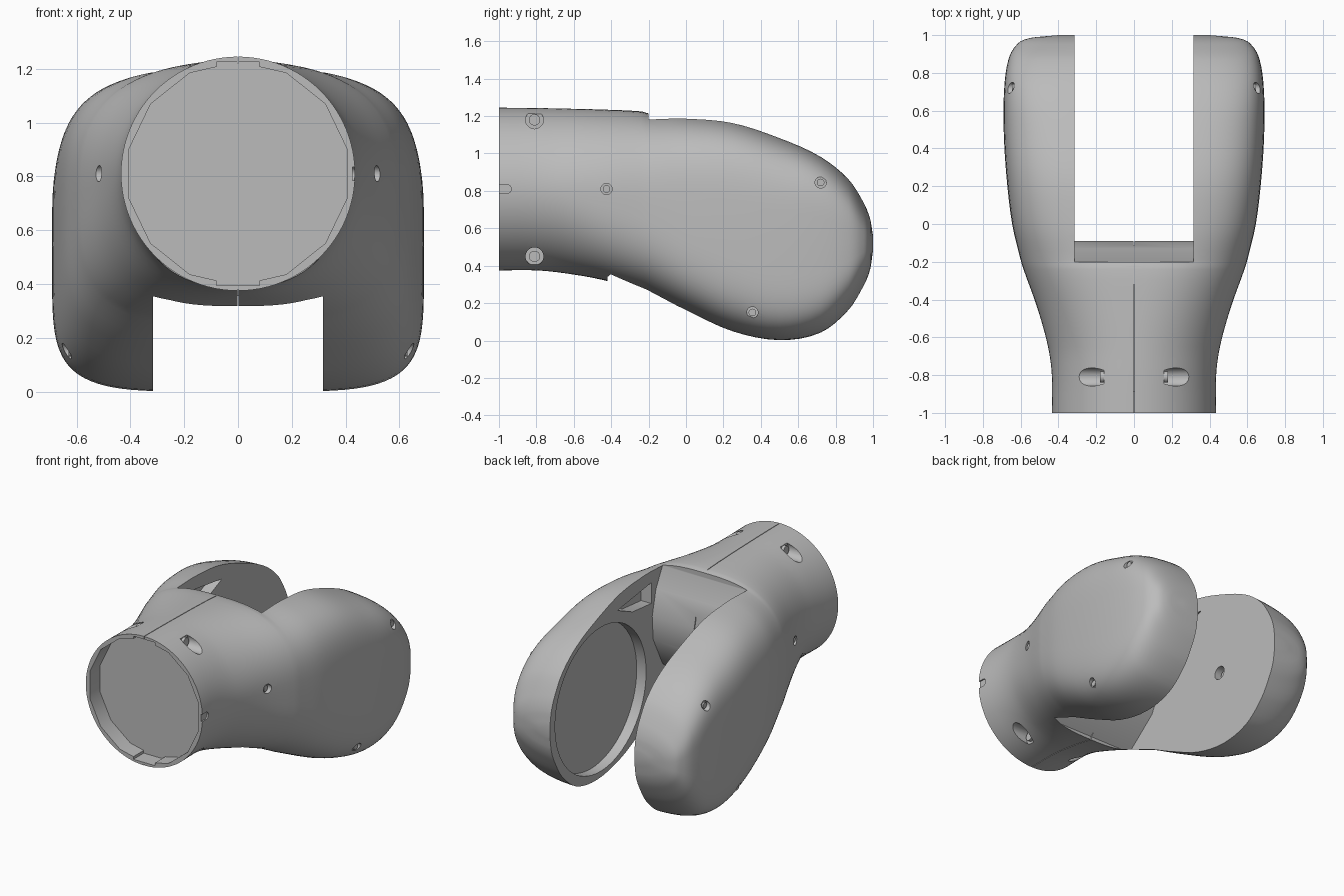
import bpy, bmesh, math
from mathutils import Matrix, Vector

cube = bpy.data.objects.get("Cube")
if cube:
    bpy.data.objects.remove(cube, do_unlink=True)

grey = bpy.data.materials.new("plain grey")
grey.use_nodes = True
shade = (0.5, 0.5, 0.5, 1)
grey.diffuse_color = shade
grey.node_tree.nodes["Principled BSDF"].inputs["Base Color"].default_value = shade


def make(name, bm):
    bmesh.ops.recalc_face_normals(bm, faces=bm.faces)
    mesh = bpy.data.meshes.new(name)
    bm.to_mesh(mesh)
    bm.free()
    mesh.materials.append(grey)
    obj = bpy.data.objects.new(name, mesh)
    bpy.context.collection.objects.link(obj)
    return obj


def box(name, x, y, z):
    bm = bmesh.new()
    lo, hi = Vector((x[0], y[0], z[0])), Vector((x[1], y[1], z[1]))
    bmesh.ops.create_cube(bm, size=1, matrix=Matrix.Translation((lo + hi) / 2)
                          @ Matrix.Diagonal(hi - lo).to_4x4())
    return make(name, bm)


def rod(name, axis, start, end, radius, sides=32):
    """Cylinder along X or Y; start and end are full points."""
    start, end = Vector(start), Vector(end)
    bm = bmesh.new()
    turn = Matrix.Rotation(math.pi / 2, 4, "Y" if axis == "X" else "X")
    bmesh.ops.create_cone(bm, cap_ends=True, segments=sides, radius1=radius,
                          radius2=radius, depth=(end - start).length,
                          matrix=Matrix.Translation((start + end) / 2) @ turn)
    return make(name, bm)


def prism(name, x0, x1, outline):
    """Side outline (y, z) pulled from x0 to x1."""
    bm = bmesh.new()
    face = bm.faces.new([bm.verts.new((x0, y, z)) for y, z in outline])
    out = bmesh.ops.extrude_face_region(bm, geom=[face])["geom"]
    moved = [v for v in out if isinstance(v, bmesh.types.BMVert)]
    bmesh.ops.translate(bm, verts=moved, vec=(x1 - x0, 0, 0))
    return make(name, bm)


def cut(target, cutter):
    cutter.hide_render = True
    mod = target.modifiers.new("cut", "BOOLEAN")
    mod.operation, mod.solver, mod.object = "DIFFERENCE", "EXACT", cutter
    bpy.context.view_layer.objects.active = target
    bpy.ops.object.modifier_apply(modifier=mod.name)
    bpy.data.objects.remove(cutter, do_unlink=True)


# Body sections: y, half width, top, bottom, squareness above, squareness below
stations = [
    (-1, .435, 1.245, .375, 2, 2),
    (-.8, .435, 1.243, .375, 2, 2),
    (-.65, .455, 1.24, .36, 2, 2.1),
    (-.45, .51, 1.235, .325, 2.2, 2.7),
    (-.24, .585, 1.225, .265, 2.6, 3.3),
    (-.19, .6, 1.212, .245, 2.8, 3.4),
    (0, .645, 1.2, .155, 3.4, 4),
    (.25, .675, 1.17, .045, 3.9, 4.5),
    (.5, .69, 1.087, 0, 4.2, 5),
    (.72, .687, .985, .04, 4.6, 4.8),
    (.87, .665, .865, .16, 4, 4),
    (.95, .62, .745, .285, 3.2, 3.2),
    (.985, .55, .66, .37, 2.8, 2.8),
    (1, .4, .58, .46, 2.2, 2.2),
]


def smooth_rows(rows, steps):
    """Hermite curve through the rows, with slopes measured along y."""
    def slope(i, k):
        a, b = rows[max(i - 1, 0)], rows[min(i + 1, len(rows) - 1)]
        return (b[k] - a[k]) / (b[0] - a[0])
    for i in range(len(rows) - 1):
        p, q = rows[i], rows[i + 1]
        h = q[0] - p[0]
        for s in range(steps):
            t = s / steps
            e = t * t * (3 - 2 * t)
            yield [p[0] + h * t] + [
                p[k] + (q[k] - p[k]) * e
                + h * slope(i, k) * t * (1 - t) ** 2
                - h * slope(i + 1, k) * t * t * (1 - t) for k in range(1, 6)]
    yield list(rows[-1])


def power(v, e):
    return math.copysign(abs(v) ** e, v) if abs(v) > 1e-6 else 0


bm = bmesh.new()
rings, sides = [], 96
for y, half, top, bottom, above, below in smooth_rows(stations, 4):
    ring = []
    for i in range(sides):
        a = math.tau * i / sides
        c, s = math.cos(a), math.sin(a)
        e = 2 / (above if s > 0 else below)
        z = (top + bottom) / 2 + (top - bottom) / 2 * power(s, e)
        ring.append(bm.verts.new((half * power(c, e), y, z)))
    rings.append(ring)
for a, b in zip(rings, rings[1:]):
    for i in range(sides):
        j = (i + 1) % sides
        bm.faces.new((a[i], a[j], b[j], b[i]))
bm.faces.new(rings[0])
bm.faces.new(rings[-1])
body = make("forked_body", bm)

# Gap between the two cheeks, with a rounded back wall
cut(body, prism("gap", -.315, .315, [
    (-.2, 1.5), (-.2, 1.18), (-.13, 1.05), (-.09, .88), (-.1, .72),
    (-.2, .52), (-.42, .34), (-.42, -.2), (1.3, -.2), (1.3, 1.5)]))

# Socket in the front end, with key notches and a side slot
mid = .81
floor = -.89
cut(body, rod("socket", "Y", (0, -1.1, mid), (0, floor, mid), .415, 14))
for z in (.395, 1.2):
    cut(body, box("key_notch", (-.08, .08), (-1.1, floor), (z, z + .025)))
cut(body, box("side_slot", (.425, .5), (-1.1, -.96), (mid - .025, mid + .025)))
cut(body, rod("slot_end", "X", (.425, -.96, mid), (.5, -.96, mid), .025))

# Seam between the two half shells
for name, y, z in (("top_seam", (-1.1, -.19), (1.222, 1.3)),
                   ("wall_seam", (-.11, 0), (.6, 1)),
                   ("bottom_seam", (-1.1, -.4), (.2, .38))):
    cut(body, box(name, (-.002, .002), y, z))


def side_rod(name, side, y, z, start, end, radius, count=32):
    return rod(name, "X", (side * start, y, z), (side * end, y, z), radius, count)


# Joint axis: round recess in the left cheek, screw hole in the flat right cheek
axis = (.46, .53)
cut(body, side_rod("recess", 1, *axis, .25, .385, .485, 64))
cut(body, side_rod("axle_hole", -1, *axis, .3, .37, .045))
side_rod("axle_screw", -1, *axis, .35, .38, .025)

# Per side: upper pocket and screw holes
for side, label in ((1, "left"), (-1, "right")):
    cut(body, prism("pocket", side * .25, side * .39,
                    [(-.08, 1.11), (.28, 1.06), (.12, .99), (-.08, .97)]))
    for z in (.45, 1.18):
        cut(body, side_rod("tube_hole", side, -.81, z, .16, .6, .048))
        side_rod(label + "_tube_screw", side, -.81, z, .15, .18, .03)
    for y, z, x in ((-.425, .81, .495), (.72, .845, .635), (.355, .15, .62)):
        cut(body, side_rod("cheek_hole", side, y, z, x, x + .2, .03))
        side_rod(label + "_cheek_screw", side, y, z, x - .01, x + .01, .02)

# Soft curves with crisp cut edges
for obj in list(bpy.context.collection.objects):
    if obj.type == "MESH" and grey.name in obj.data.materials:
        bpy.ops.object.select_all(action="DESELECT")
        obj.select_set(True)
        bpy.context.view_layer.objects.active = obj
        bpy.ops.object.shade_smooth_by_angle(angle=math.radians(30))
